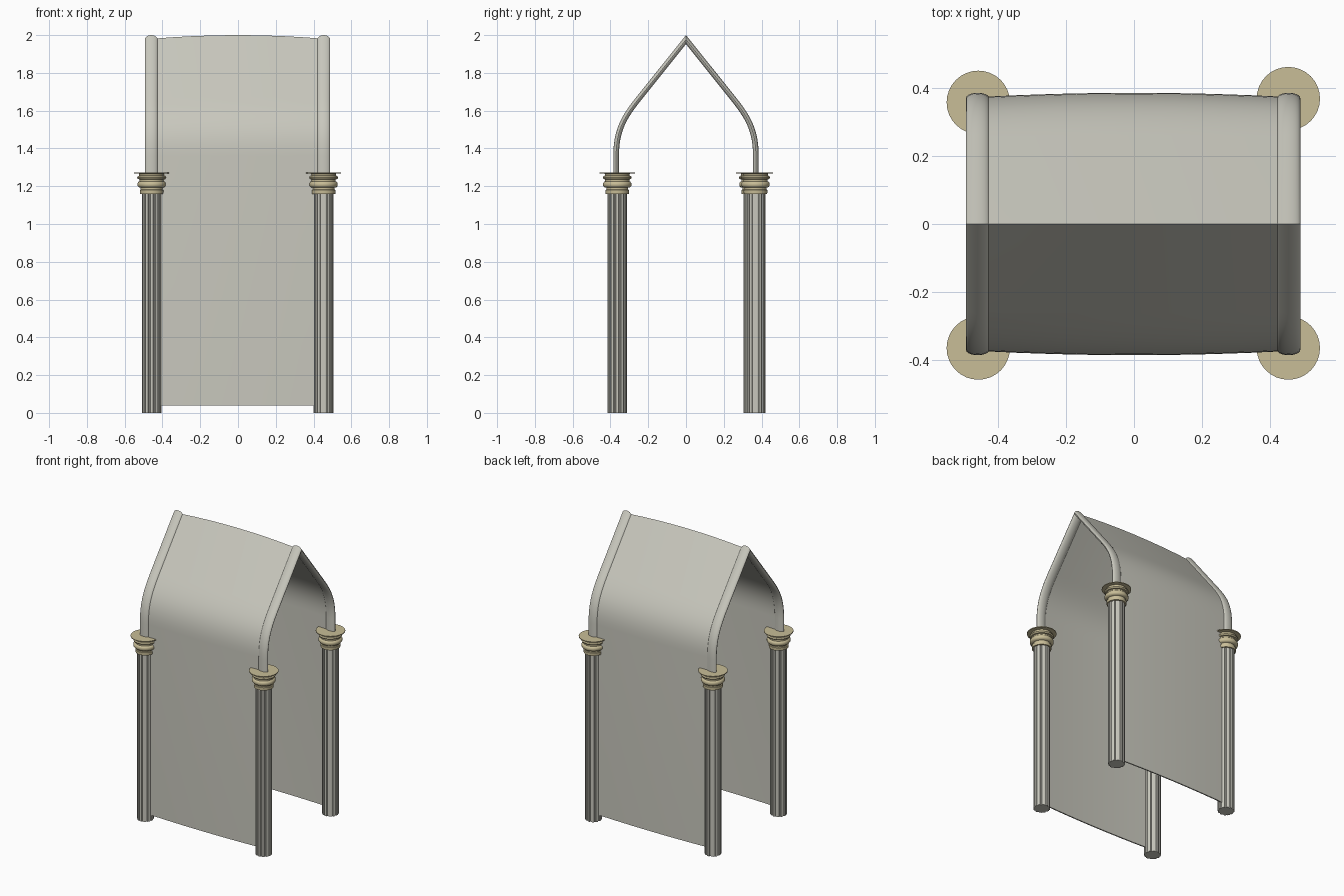
import bpy, bmesh, math
from mathutils import Vector

if "Cube" in bpy.data.objects:
    bpy.data.objects.remove(bpy.data.objects["Cube"])


def material(name, rgb):
    m = bpy.data.materials.new(name)
    m.use_nodes = True
    m.diffuse_color = (*rgb, 1)
    m.node_tree.nodes["Principled BSDF"].inputs["Base Color"].default_value = (*rgb, 1)
    return m


stone = material("pale stone", (0.58, 0.575, 0.51))
gold = material("sandy gold", (0.58, 0.51, 0.31))


def tube(name, rings, mat, closed=True, angle=30):
    """Skin a list of equal closed rings and cap both ends."""
    bm = bmesh.new()
    loops = [[bm.verts.new(p) for p in ring] for ring in rings]
    n = len(loops[0])
    for a, b in zip(loops, loops[1:]):
        for i in range(n):
            j = (i + 1) % n
            bm.faces.new((a[i], a[j], b[j], b[i]))
    bm.faces.new(loops[0])
    bm.faces.new(loops[-1])
    bmesh.ops.recalc_face_normals(bm, faces=bm.faces)
    mesh = bpy.data.meshes.new(name)
    bm.to_mesh(mesh)
    bm.free()
    mesh.materials.append(mat)
    ob = bpy.data.objects.new(name, mesh)
    bpy.context.collection.objects.link(ob)
    bpy.ops.object.select_all(action='DESELECT')
    ob.select_set(True)
    bpy.context.view_layer.objects.active = ob
    bpy.ops.object.shade_smooth_by_angle(angle=math.radians(angle))
    return ob


def arch_path(foot):
    """Pointed arch centre line in (y, z), from the +y foot to the -y foot."""
    p = [Vector(c) for c in ((0.37, 1.36), (0.37, 1.50), (0.325, 1.57), (0.25, 1.664))]
    half = [Vector((0.37, foot))]
    steps = 12
    for i in range(steps + 1):
        t = i / steps
        s = 1 - t
        half.append(p[0] * s**3 + p[1] * 3 * s * s * t + p[2] * 3 * s * t * t + p[3] * t**3)
    apex = Vector((0, 1.976))
    return half + [apex] + [Vector((-v.x, v.y)) for v in reversed(half)]


def sweep(name, section, foot):
    """Sweep an (x, outward offset) section along the arch with mitred joints."""
    path = arch_path(foot)
    rings = []
    for i, c in enumerate(path):
        d1 = (c - path[max(i - 1, 0)]) if i else (path[1] - c)
        d2 = (path[i + 1] - c) if i < len(path) - 1 else d1
        n1, n2 = (Vector((d.y, -d.x)).normalized() for d in (d1, d2))
        n = (n1 + n2).normalized()
        n /= n.dot(n1)
        rings.append([(x, c.x + n.x * o, c.y + n.y * o) for x, o in section])
    return tube(name, rings, stone)


# Vault and side walls: one thin sheet, slightly bowed along its length
strips = 8
xs = [-0.45 + 0.9 * i / strips for i in range(strips + 1)]
bow = [(x, 0.003 + 0.012 * (1 - (x / 0.45) ** 2)) for x in xs]
sweep("vault_and_walls", bow + [(x, o - 0.008) for x, o in reversed(bow)], 0.04)

# Flattened round ribs at both open ends
for side, cx in (("right", -0.459), ("left", 0.454)):
    ring = [(cx + 0.034 * math.cos(a), 0.015 * math.sin(a))
            for a in (math.tau * i / 20 for i in range(20))]
    sweep(side + "_rib", ring, 1.265)


def circle(cx, cy, r, z, n=32):
    return [(cx + r * math.cos(math.tau * i / n), cy + r * math.sin(math.tau * i / n), z)
            for i in range(n)]


def fluted(cx, cy, z, flutes=12):
    pts = []
    for i in range(flutes):
        for frac, r in ((-0.27, 0.053), (0.27, 0.053), (0.36, 0.047), (0.64, 0.047)):
            a = math.tau * (i + frac) / flutes
            pts.append((cx + r * math.cos(a), cy + r * math.sin(a), z))
    return pts


# Radius and height of the capital mouldings, bottom to top
capital = [(0.062, 1.16), (0.063, 1.18), (0.058, 1.182), (0.058, 1.192), (0.069, 1.195),
           (0.075, 1.203), (0.075, 1.216), (0.069, 1.224), (0.064, 1.226), (0.064, 1.236),
           (0.073, 1.238), (0.077, 1.246), (0.073, 1.254), (0.066, 1.256), (0.066, 1.266),
           (0.093, 1.267), (0.093, 1.272)]

# Four columns with their capitals
for name, cx, cy in (("front_right", -0.457, -0.364), ("front_left", 0.453, -0.364),
                     ("back_right", -0.457, 0.357), ("back_left", 0.453, 0.368)):
    tube(name + "_column", [fluted(cx, cy, z) for z in (0, 1.17)], stone, angle=20)
    tube(name + "_capital", [circle(cx, cy, r, z) for r, z in capital], gold, angle=40)
